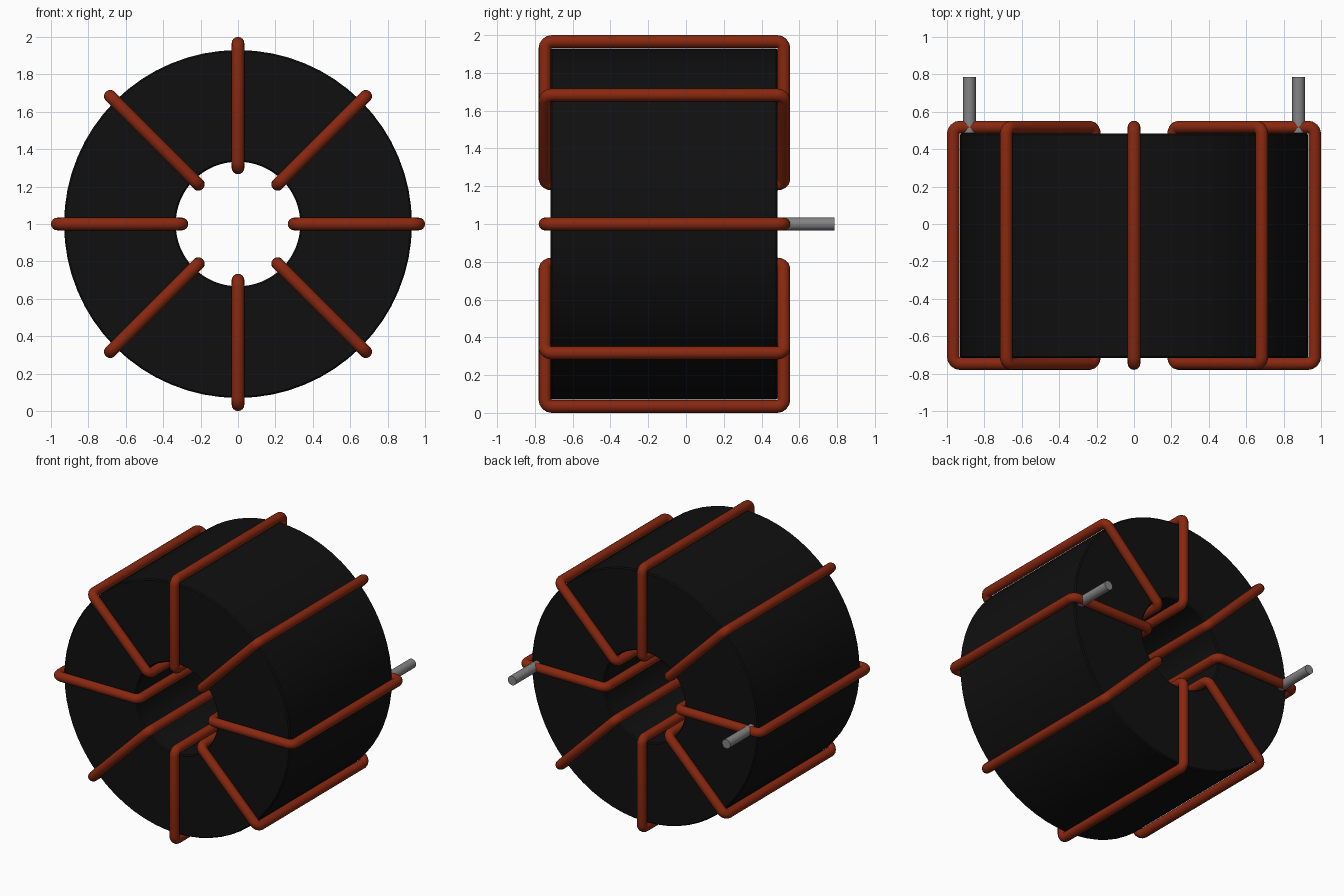
import bpy, bmesh, math
from mathutils import Matrix, Vector

cube = bpy.data.objects.get("Cube")
if cube:
    bpy.data.objects.remove(cube, do_unlink=True)


def material(name, rgb, rough):
    m = bpy.data.materials.new(name)
    m.use_nodes = True
    m.diffuse_color = (*rgb, 1)
    bsdf = m.node_tree.nodes["Principled BSDF"]
    bsdf.inputs["Base Color"].default_value = (*rgb, 1)
    bsdf.inputs["Roughness"].default_value = rough
    return m


BLACK = material("ferrite black", (0.005, 0.005, 0.005), 0.6)
COPPER = material("enamelled copper", (0.25, 0.021, 0.005), 0.5)
GREY = material("tinned grey", (0.23, 0.23, 0.23), 0.5)

WIRE = 0.034                      # wire radius
R_IN, R_OUT = 0.30, 0.966         # wire centre line, radial
Y_FRONT, Y_BACK = -0.746, 0.518   # wire centre line, along the axis


def smooth(obj, angle=35):
    bpy.ops.object.select_all(action='DESELECT')
    obj.select_set(True)
    bpy.context.view_layer.objects.active = obj
    bpy.ops.object.shade_smooth_by_angle(angle=math.radians(angle))


def add_mesh(name, bm, mat):
    bmesh.ops.recalc_face_normals(bm, faces=bm.faces)
    me = bpy.data.meshes.new(name)
    bm.to_mesh(me)
    bm.free()
    me.materials.append(mat)
    obj = bpy.data.objects.new(name, me)
    bpy.context.collection.objects.link(obj)
    return obj


# Ring core: a softly chamfered rectangle turned around the y axis
def ring_core(r0, r1, y0, y1, c, steps):
    profile = [(r0, y0 + c), (r0 + c, y0), (r1 - c, y0), (r1, y0 + c),
               (r1, y1 - c), (r1 - c, y1), (r0 + c, y1), (r0, y1 - c)]
    bm = bmesh.new()
    vs = [bm.verts.new((r, y, 0)) for r, y in profile]
    es = [bm.edges.new((vs[i], vs[(i + 1) % len(vs)])) for i in range(len(vs))]
    bmesh.ops.spin(bm, geom=vs + es, cent=(0, 0, 0), axis=(0, 1, 0),
                   angle=math.tau, steps=steps)
    bmesh.ops.remove_doubles(bm, verts=bm.verts, dist=1e-4)
    return add_mesh("ring_core", bm, BLACK)


core = ring_core(0.333, 0.93, -0.717, 0.485, 0.008, 64)
core.location.z = 1
smooth(core)


# One winding: a closed rectangular loop of round wire with small rounded corners
def winding_mesh(fillet=0.036, seg=4):
    corners = [(R_OUT, Y_BACK, 0), (R_IN, Y_BACK, 90),
               (R_IN, Y_FRONT, 180), (R_OUT, Y_FRONT, 270)]
    pts = []
    for x, y, start in corners:
        cx = x - math.copysign(fillet, x - 0.6)
        cy = y - math.copysign(fillet, y)
        for i in range(seg + 1):
            a = math.radians(start + 90 * i / seg)
            pts.append(Vector((cx + fillet * math.cos(a), cy + fillet * math.sin(a), 0)))
    bm = bmesh.new()
    rings, n, sides = [], len(pts), 16
    for i, p in enumerate(pts):
        tangent = (pts[(i + 1) % n] - p).normalized() + (p - pts[i - 1]).normalized()
        side = tangent.normalized().cross(Vector((0, 0, 1)))
        rings.append([bm.verts.new(p + WIRE * (math.cos(k * math.tau / sides) * side
                      + math.sin(k * math.tau / sides) * Vector((0, 0, 1))))
                      for k in range(sides)])
    for i in range(n):
        a, b = rings[i], rings[(i + 1) % n]
        for k in range(sides):
            j = (k + 1) % sides
            bm.faces.new((a[k], a[j], b[j], b[k]))
    return bm


# Eight windings around the ring sharing one mesh
first = add_mesh("winding_1", winding_mesh(), COPPER)
first.location.z = 1
smooth(first, 60)
for i in range(1, 8):
    turn = bpy.data.objects.new(f"winding_{i + 1}", first.data)
    bpy.context.collection.objects.link(turn)
    turn.location.z = 1
    turn.rotation_euler.y = i * math.tau / 8

# Two straight leads at the back
for name, x in (("left_lead", 0.88), ("right_lead", -0.88)):
    y0, y1 = 0.487, 0.785
    bm = bmesh.new()
    bmesh.ops.create_cone(bm, cap_ends=True, segments=20, radius1=WIRE, radius2=WIRE,
                          depth=y1 - y0, matrix=Matrix.Rotation(math.pi / 2, 4, 'X'))
    lead = add_mesh(name, bm, GREY)
    lead.location = (x, (y0 + y1) / 2, 1)
    smooth(lead)
